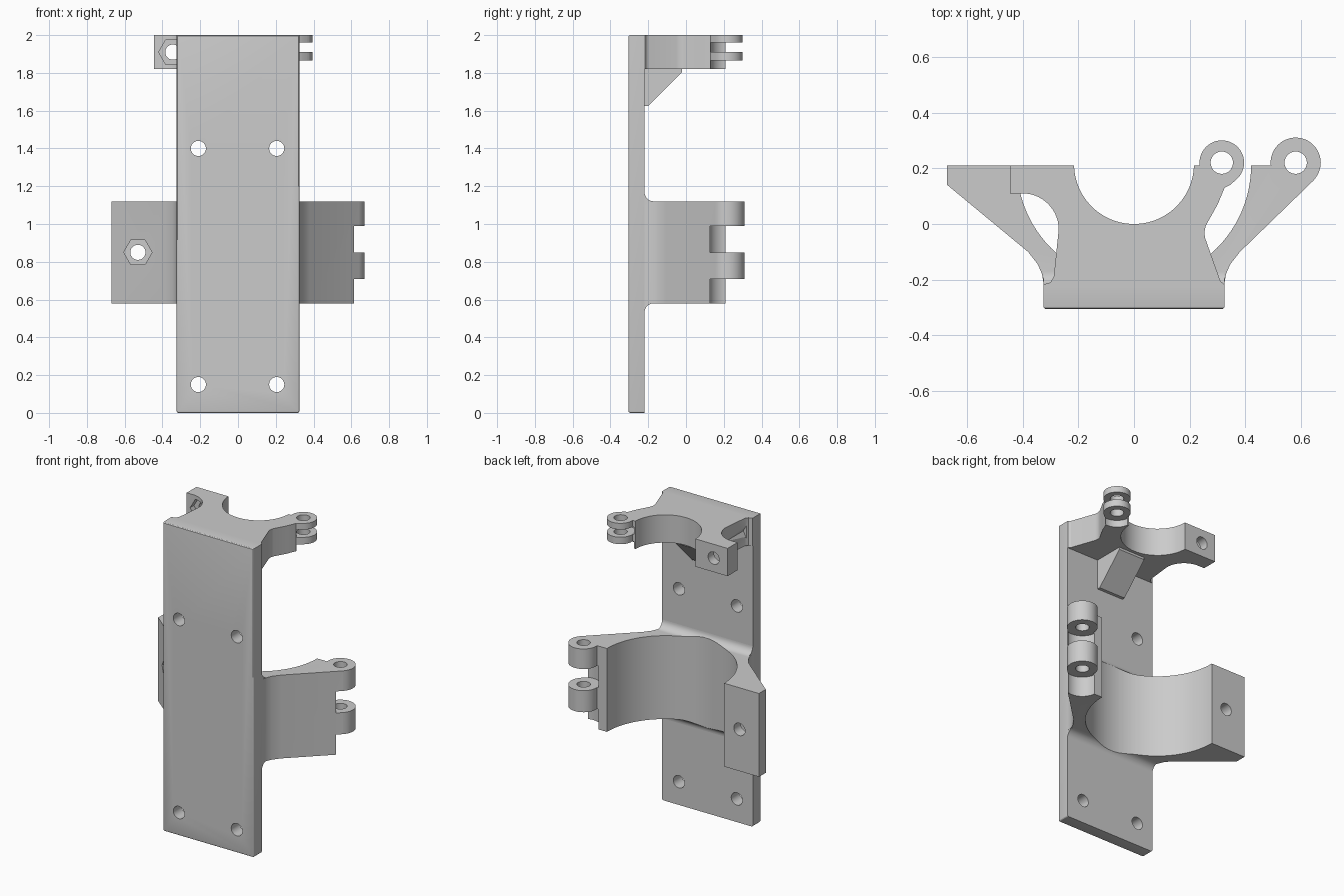
import bpy, bmesh, math

cube = bpy.data.objects.get("Cube")
if cube:
    bpy.data.objects.remove(cube, do_unlink=True)

grey = bpy.data.materials.new("plain grey")
grey.use_nodes = True
colour = (0.6, 0.6, 0.6, 1)
grey.diffuse_color = colour
grey.node_tree.nodes["Principled BSDF"].inputs["Base Color"].default_value = colour


def prism(name, pts, lo, hi, axis="z"):
    """Extrude a 2D outline between lo and hi along an axis."""
    place = {"z": lambda a, b, h: (a, b, h),
             "y": lambda a, b, h: (a, h, b),
             "x": lambda a, b, h: (h, a, b)}[axis]
    bm = bmesh.new()
    low = [bm.verts.new(place(a, b, lo)) for a, b in pts]
    high = [bm.verts.new(place(a, b, hi)) for a, b in pts]
    bm.faces.new(low)
    bm.faces.new(high)
    for i in range(len(pts)):
        j = (i + 1) % len(pts)
        bm.faces.new((low[i], low[j], high[j], high[i]))
    bmesh.ops.recalc_face_normals(bm, faces=bm.faces[:])
    mesh = bpy.data.meshes.new(name)
    bm.to_mesh(mesh)
    bm.free()
    mesh.materials.append(grey)
    ob = bpy.data.objects.new(name, mesh)
    bpy.context.collection.objects.link(ob)
    return ob


def arc(cx, cy, r, start, end, n):
    angles = [math.radians(start + (end - start) * i / n) for i in range(n + 1)]
    return [(cx + r * math.cos(t), cy + r * math.sin(t)) for t in angles]


def rod(name, cx, cy, r, lo, hi, axis="z", sides=48):
    return prism(name, arc(cx, cy, r, 0, 360, sides)[:-1], lo, hi, axis)


def activate(ob):
    bpy.ops.object.select_all(action="DESELECT")
    ob.select_set(True)
    bpy.context.view_layer.objects.active = ob


def combine(ob, tool, operation="DIFFERENCE"):
    """Apply a boolean and drop the tool body."""
    mod = ob.modifiers.new("combine", "BOOLEAN")
    mod.operation, mod.solver, mod.object = operation, "EXACT", tool
    activate(ob)
    bpy.ops.object.modifier_apply(modifier=mod.name)
    bpy.data.objects.remove(tool, do_unlink=True)


def hinge(ob, cx, cy, r, knuckles, gaps):
    """Add hinge knuckles, clear the gaps between them, and drill the pin hole."""
    for lo, hi in knuckles:
        combine(ob, rod("knuckle", cx, cy, r, lo, hi), "UNION")
    for lo, hi in gaps:
        combine(ob, rod("gap", cx, cy, r + 0.01, lo, hi))
    combine(ob, rod("pin_hole", cx, cy, 0.04, gaps[0][0] - 0.1, 2.1))


def bolt(ob, x, z, nut_floor):
    """Bolt hole with a hexagonal nut pocket opening to the front."""
    combine(ob, rod("nut_pocket", x, z, 0.075, -0.2, nut_floor, "y", 6))
    combine(ob, rod("bolt_hole", x, z, 0.04, -0.2, 0.4, "y"))


HALF, FRONT, BACK = 0.325, -0.305, -0.22

# Back plate with softened front and bottom edges
plate = prism("mounting_plate",
              [(-HALF, FRONT), (HALF, FRONT), (HALF, BACK), (-HALF, BACK)], 0, 2)
bm = bmesh.new()
bm.from_mesh(plate.data)
soft = [e for e in bm.edges
        if all(v.co.y < FRONT + 0.01 for v in e.verts)
        or (all(v.co.z < 0.01 for v in e.verts)
            and abs(e.verts[0].co.y - e.verts[1].co.y) > 0.01)]
bmesh.ops.bevel(bm, geom=soft, offset=0.01, segments=3, profile=0.5, affect="EDGES")
bm.to_mesh(plate.data)
bm.free()
for x in (-0.21, 0.205):
    for z in (0.15, 1.4):
        combine(plate, rod("screw_hole", x, z, 0.04, -0.4, -0.1, "y"))

# Lower clamp: wide cradle with a bolt ear and a hinge
flare = [(HALF, -0.23), (HALF, -0.21), (0.33, -0.18), (0.345, -0.145), (0.38, -0.1)]
ear = [(-0.67, 0.14), (-0.67, 0.21)]
lower = prism("lower_clamp",
              ear + [(0.5, 0.21), (0.58, 0.24), (0.644, 0.156)]
              + flare[::-1] + [(-x, y) for x, y in flare], 0.58, 1.12)
# Fillets where the clamp meets the plate
for edge, way in ((1.12, 1), (0.58, -1)):
    curve = arc(BACK + 0.05, edge + way * 0.05, 0.05, 180, 180 + way * 90, 10)
    fillet = prism("fillet", [(BACK - 0.01, edge + way * 0.05)] + curve
                   + [(BACK + 0.05, edge - way * 0.03), (BACK - 0.01, edge - way * 0.03)],
                   -HALF, HALF, "x")
    combine(lower, fillet, "UNION")
combine(lower, rod("bore", 0, 0.21, 0.42, 0.4, 1.3, sides=96))
hinge(lower, 0.58, 0.22, 0.09, [(0.71, 0.85), (0.99, 1.12)], [(0.5, 0.71), (0.85, 0.99)])
bolt(lower, -0.53, 0.85, 0.14)

# Upper clamp: narrower cradle with a bolt block and a hinge
upper = prism("upper_clamp",
              [(0.24, 0.21), (-0.445, 0.21), (-0.445, 0.11)]
              + arc(-0.4, -0.02, 0.13, 90, 0, 14)
              + [(-0.288, -0.19), (-0.3, -0.21), (-HALF, -0.217), (-HALF, -0.23),
                 (HALF, -0.23), (HALF, -0.217), (0.31, -0.205), (0.255, -0.05),
                 (0.252, -0.03), (0.258, -0.005), (0.3, 0.07), (0.325, 0.13),
                 (0.345, 0.14), (0.375, 0.167), (0.315, 0.24)], 1.82, 2)
combine(upper, rod("bore", 0, 0.215, 0.215, 1.7, 2.1, sides=96))
hinge(upper, 0.315, 0.22, 0.08, [(1.865, 1.91), (1.96, 2)], [(1.75, 1.865), (1.91, 1.96)])
bolt(upper, -0.345, 1.91, 0.15)

# Sloped rib under the upper clamp
gusset = prism("gusset", [(BACK - 0.01, 1.625), (-0.2, 1.625), (-0.02, 1.805),
                          (-0.02, 1.83), (BACK - 0.01, 1.83)], -0.095, 0.095, "x")

for ob in (plate, lower, upper, gusset):
    activate(ob)
    bpy.ops.object.shade_smooth_by_angle(angle=math.radians(25))
